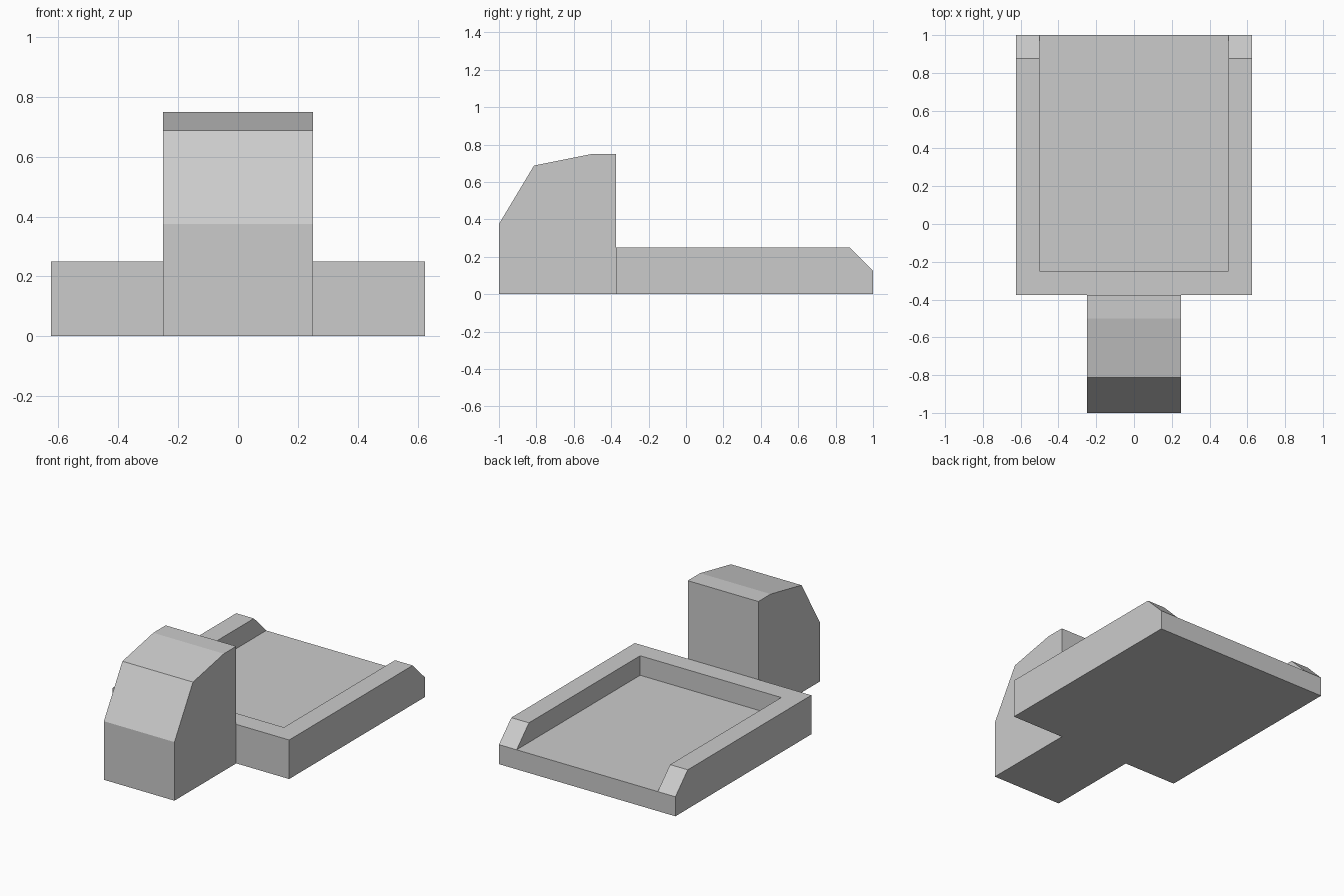
import bpy
import bmesh

default = bpy.data.objects.get("Cube")
if default:
    bpy.data.objects.remove(default, do_unlink=True)

grey = bpy.data.materials.new("light_grey")
grey.use_nodes = True
grey.diffuse_color = (0.6, 0.6, 0.6, 1)
grey.node_tree.nodes["Principled BSDF"].inputs["Base Color"].default_value = (0.6, 0.6, 0.6, 1)


def extrude_profile(name, profile, half_width):
    """Sweep a (y, z) side profile across x, centred on x = 0."""
    bm = bmesh.new()
    face = bm.faces.new([bm.verts.new((-half_width, y, z)) for y, z in profile])
    swept = bmesh.ops.extrude_face_region(bm, geom=[face])["geom"]
    verts = [v for v in swept if isinstance(v, bmesh.types.BMVert)]
    bmesh.ops.translate(bm, verts=verts, vec=(2 * half_width, 0, 0))
    bmesh.ops.recalc_face_normals(bm, faces=bm.faces[:])
    mesh = bpy.data.meshes.new(name)
    bm.to_mesh(mesh)
    bm.free()
    mesh.materials.append(grey)
    obj = bpy.data.objects.new(name, mesh)
    bpy.context.collection.objects.link(obj)
    return obj


# Cab with sloped windscreen and roof
extrude_profile("cab", [(-1, 0), (-0.375, 0), (-0.375, 0.75), (-0.5, 0.75),
                        (-0.8125, 0.6875), (-1, 0.375)], 0.25)

# Flat bed with chamfered rail ends
bed = extrude_profile("bed", [(-0.375, 0), (1, 0), (1, 0.125),
                              (0.875, 0.25), (-0.375, 0.25)], 0.625)

# Recess between the rails, open at the back
cutter = extrude_profile("bed_recess_cutter", [(-0.25, 0.125), (1.2, 0.125),
                                               (1.2, 0.5), (-0.25, 0.5)], 0.5)
cutter.hide_render = True
cutter.hide_set(True)
cut = bed.modifiers.new("recess", 'BOOLEAN')
cut.operation = 'DIFFERENCE'
cut.solver = 'EXACT'
cut.object = cutter
